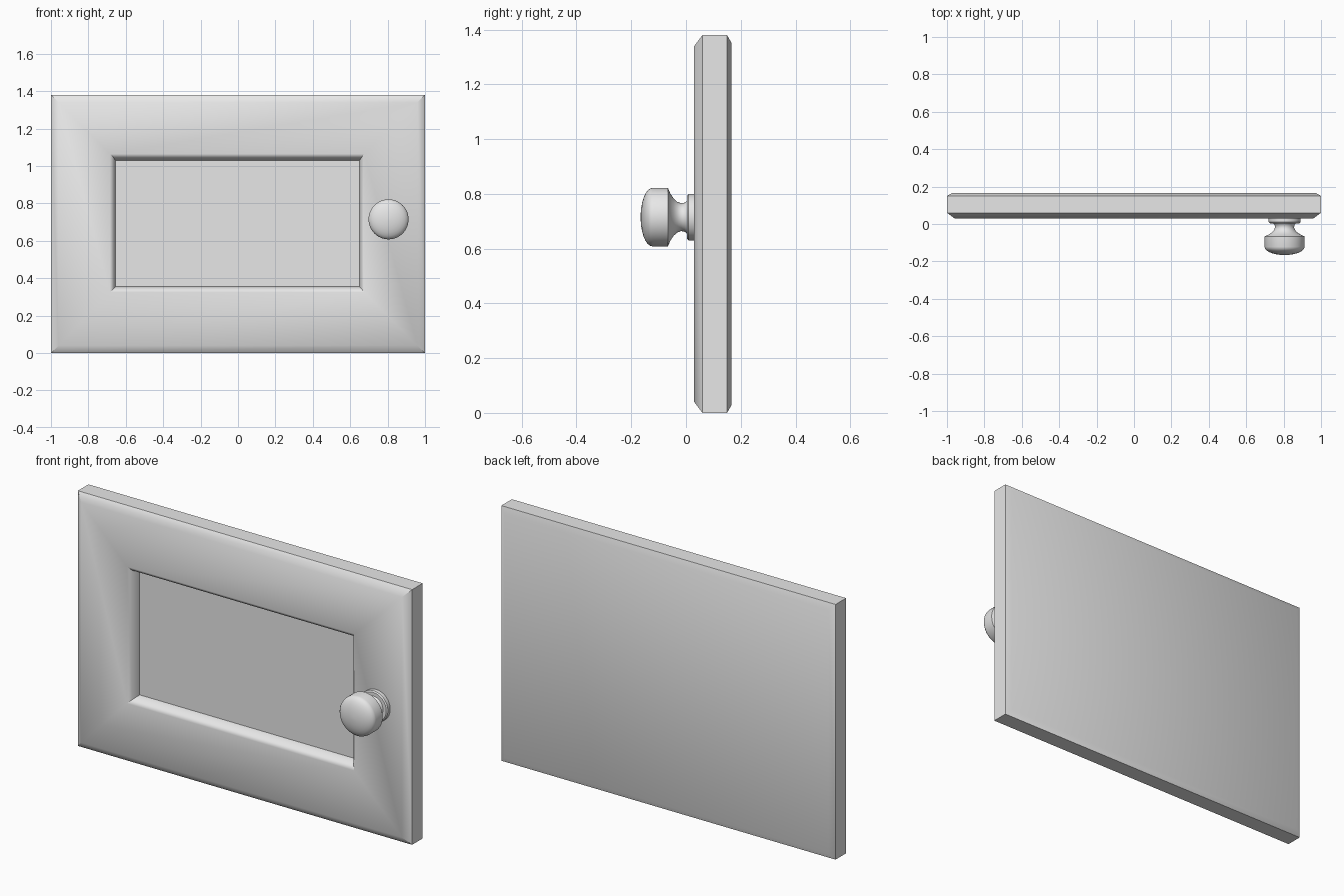
import bpy
import bmesh
import math

cube = bpy.data.objects.get("Cube")
if cube:
    bpy.data.objects.remove(cube, do_unlink=True)

grey = bpy.data.materials.new("plain grey")
grey.use_nodes = True
colour = (0.8, 0.8, 0.8, 1)
grey.diffuse_color = colour
grey.node_tree.nodes["Principled BSDF"].inputs["Base Color"].default_value = colour


def loft(name, rings, smooth_angle):
    """Join equal closed rings of points into a capped solid."""
    bm = bmesh.new()
    loops = [[bm.verts.new(p) for p in ring] for ring in rings]
    for a, b in zip(loops, loops[1:]):
        for i in range(len(a)):
            j = (i + 1) % len(a)
            bm.faces.new((a[i], a[j], b[j], b[i]))
    bm.faces.new(loops[0])
    bm.faces.new(loops[-1])
    bmesh.ops.recalc_face_normals(bm, faces=bm.faces)
    mesh = bpy.data.meshes.new(name)
    bm.to_mesh(mesh)
    bm.free()
    mesh.materials.append(grey)
    obj = bpy.data.objects.new(name, mesh)
    bpy.context.collection.objects.link(obj)
    bpy.ops.object.select_all(action='DESELECT')
    obj.select_set(True)
    bpy.context.view_layer.objects.active = obj
    bpy.ops.object.shade_smooth_by_angle(angle=math.radians(smooth_angle))
    return obj


def rectangle(y, left, right, bottom, top):
    return [(left, y, bottom), (right, y, bottom), (right, y, top), (left, y, top)]


def outline(y, inset):
    return rectangle(y, inset - 1, 1 - inset, inset, 1.38 - inset)


# Bevelled drawer panel with a recessed centre
panel_rings = [
    outline(0.167, 0.03),
    outline(0.15, 0),
    outline(0.06, 0),
    outline(0.03, 0.04),
    rectangle(0.03, -0.685, 0.675, 0.325, 1.065),
    rectangle(0.045, -0.665, 0.66, 0.345, 1.045),
    rectangle(0.095, -0.655, 0.65, 0.355, 1.03),
]
loft("drawer_panel", panel_rings, 45)


def circle(y, radius, sides=48):
    angles = [math.tau * i / sides for i in range(sides)]
    return [(0.805 + radius * math.cos(a), y, 0.715 + radius * math.sin(a)) for a in angles]


# Turned knob: collar, waisted neck, straight rim and domed cap
knob_profile = [
    (0.04, 0.085), (0.01, 0.085), (0.004, 0.079), (0.004, 0.06),
    (-0.005, 0.053), (-0.018, 0.051), (-0.032, 0.056), (-0.045, 0.068),
    (-0.057, 0.086), (-0.066, 0.107), (-0.122, 0.107),
]
for step in range(1, 8):
    t = math.radians(step * 12)
    knob_profile.append((-0.122 - 0.044 * math.sin(t), 0.107 * math.cos(t)))
knob_profile.append((-0.166, 0.002))
loft("round_knob", [circle(y, r) for y, r in knob_profile], 35)
